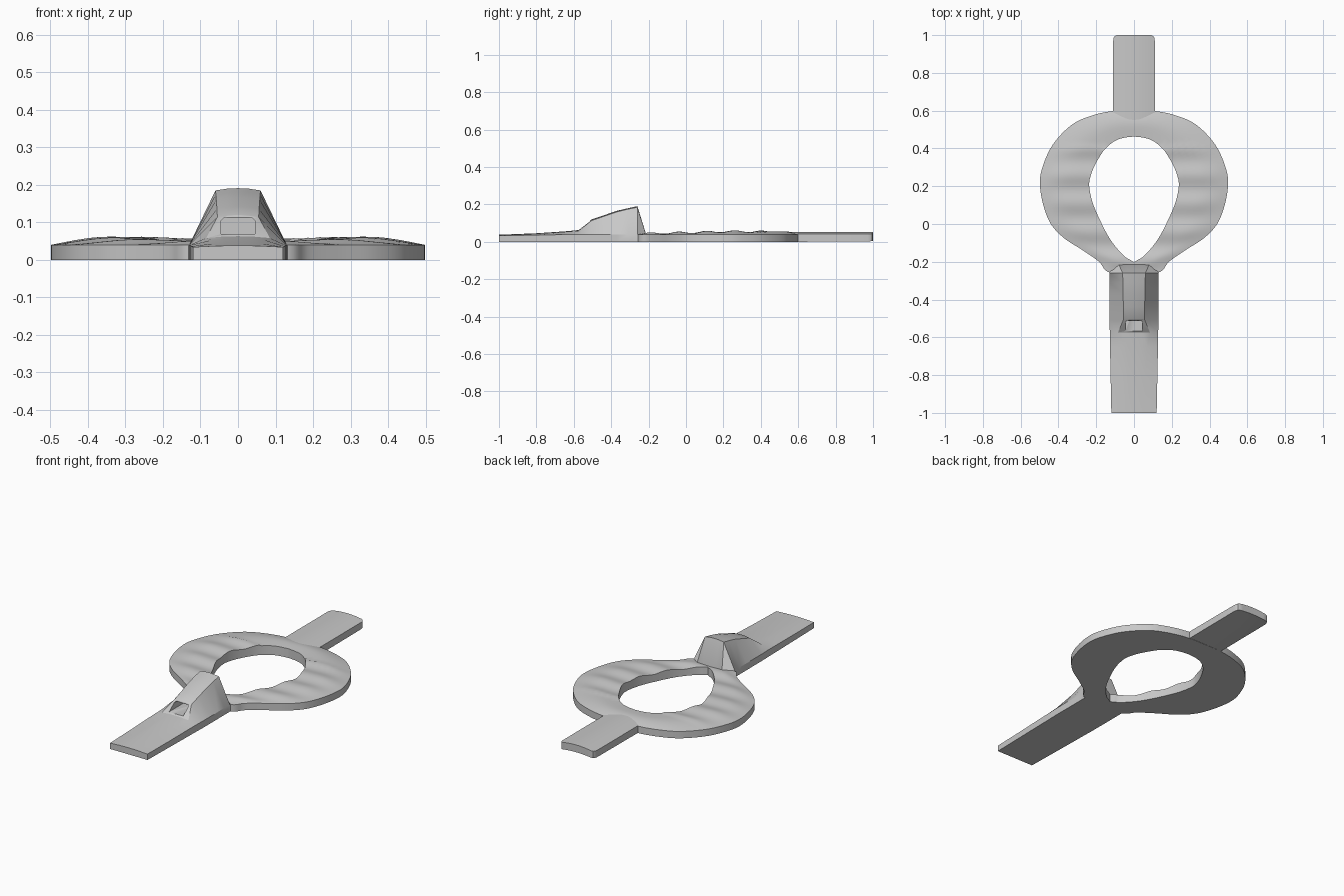
import bpy, bmesh, math
from mathutils import Vector

default = bpy.data.objects.get("Cube")
if default:
    bpy.data.objects.remove(default, do_unlink=True)

grey = bpy.data.materials.new("plain grey")
grey.use_nodes = True
COLOUR = (0.58, 0.58, 0.58, 1)
grey.diffuse_color = COLOUR
grey.node_tree.nodes["Principled BSDF"].inputs["Base Color"].default_value = COLOUR


def loft(name, sections, closed=False, angle=35):
    """Skin a row of equal closed cross-sections, capped unless the row is a loop."""
    bm = bmesh.new()
    rows = [[bm.verts.new(p) for p in s] for s in sections]
    n = len(rows[0])
    for i in range(len(rows) if closed else len(rows) - 1):
        a, b = rows[i], rows[(i + 1) % len(rows)]
        for j in range(n):
            k = (j + 1) % n
            bm.faces.new((a[j], a[k], b[k], b[j]))
    if not closed:
        bm.faces.new(rows[0])
        bm.faces.new(rows[-1])
    bmesh.ops.recalc_face_normals(bm, faces=bm.faces)
    mesh = bpy.data.meshes.new(name)
    bm.to_mesh(mesh)
    bm.free()
    mesh.materials.append(grey)
    ob = bpy.data.objects.new(name, mesh)
    bpy.context.collection.objects.link(ob)
    bpy.ops.object.select_all(action='DESELECT')
    ob.select_set(True)
    bpy.context.view_layer.objects.active = ob
    bpy.ops.object.shade_smooth_by_angle(angle=math.radians(angle))
    return ob


def spline(pts, steps):
    """Catmull-Rom curve through open points."""
    p = [Vector(v) for v in pts]
    p = [p[0] * 2 - p[1]] + p + [p[-1] * 2 - p[-2]]
    out = []
    for i in range(1, len(p) - 2):
        a, b, c, d = p[i - 1:i + 3]
        for s in range(steps):
            t = s / steps
            out.append(0.5 * (2 * b + (c - a) * t + (2 * a - 5 * b + 4 * c - d) * t * t
                              + (3 * b - a - 3 * c + d) * t ** 3))
    return out + [p[-2]]


# Ring: matched outer and inner outline points (x, y, x, y), back to front
half = [(0, .6, 0, .463), (.11, .598, .05, .457), (.22, .575, .1, .44),
        (.33, .525, .155, .395), (.43, .42, .2, .325), (.485, .3, .228, .26),
        (.498, .21, .237, .2), (.48, .1, .218, .11), (.44, .0, .175, .01),
        (.37, -.075, .13, -.075), (.27, -.14, .085, -.135),
        (.185, -.2, .045, -.175), (.135, -.255, .02, -.19), (0, -.27, 0, -.202)]
stations = [spline([(h[k], h[k + 1], 0) for h in half], 6) for k in (0, 2)]


def ring_section(outer, inner, side):
    def top(t):
        p = outer.lerp(inner, t)
        wave = .005 * math.cos((p.y - .26) / .15 * math.tau) if p.y < .41 else 0
        front = min(1, max(0, (p.y + .25) / .45))
        crown = .046 + .013 * front
        z = .04 + (crown - .04) * math.sin(min(1, t * 1.6) * math.pi / 2) - .006 * t * t
        return (side * p.x, p.y, z + wave * min(1, t * 2))
    pts = [(side * outer.x, outer.y, 0)]
    pts += [top(i / 8) for i in range(9)]
    pts.append((side * inner.x, inner.y, 0))
    return pts


pairs = list(zip(*stations))
loop = [ring_section(o, i, 1) for o, i in pairs]
loop += [ring_section(o, i, -1) for o, i in reversed(pairs[1:-1])]
loft("ring_plate", loop, closed=True, angle=40)


# Rear strap: gently arched strip with a rounded end
def strap_section(y, w, lift):
    xs = [w * (i / 5 - 1) for i in range(11)]
    arch = [1 - (x / .11) ** 2 for x in xs]
    upper = [(x, y, .042 + .012 * a) for x, a in zip(xs, arch)]
    lower = [(x, y, lift * (.3 + a)) for x, a in zip(xs, arch)]
    return upper + lower[::-1]


loft("rear_strap", [strap_section(*s) for s in
                    ((.55, .11, 0), (.7, .11, .003), (.85, .11, .006), (.97, .11, .009),
                     (.985, .108, .009), (.995, .102, .009), (1, .09, .009))])

# Front strap and raised housing: y, half width, edge z, shoulder half width, shoulder z, centre z
profile = [(-1, .12, .034, .06, .037, .038), (-.8, .124, .036, .06, .044, .046),
           (-.65, .127, .039, .07, .053, .056), (-.575, .128, .04, .085, .058, .063),
           (-.505, .13, .04, .055, .114, .12), (-.44, .13, .04, .056, .136, .142),
           (-.37, .13, .04, .058, .16, .166), (-.31, .13, .04, .059, .175, .18),
           (-.26, .13, .04, .06, .185, .191), (-.215, .148, .04, .08, .044, .046)]


def housing_section(y, w, edge, sw, sz, cz):
    right = [(w, y, 0), (w, y, edge), (sw, y, sz), (sw * .5, y, sz + (cz - sz) * .75)]
    return right + [(0, y, cz)] + [(-x, y0, z) for x, y0, z in reversed(right)]


body = loft("front_strap_housing", [housing_section(*p) for p in profile], angle=28)

# Recess opening in the sloped front of the housing
cutter = loft("recess_cutter", [[(-.045, y, .069), (.045, y, .069), (.045, y, .104),
                                 (.038, y, .112), (-.038, y, .112), (-.045, y, .104)]
                                for y in (-.6, -.33)])
cutter.hide_render = True
cut = body.modifiers.new("recess", 'BOOLEAN')
cut.operation = 'DIFFERENCE'
cut.object = cutter
cut.solver = 'EXACT'
bpy.context.view_layer.objects.active = body
bpy.ops.object.modifier_apply(modifier=cut.name)
bpy.data.objects.remove(cutter, do_unlink=True)
